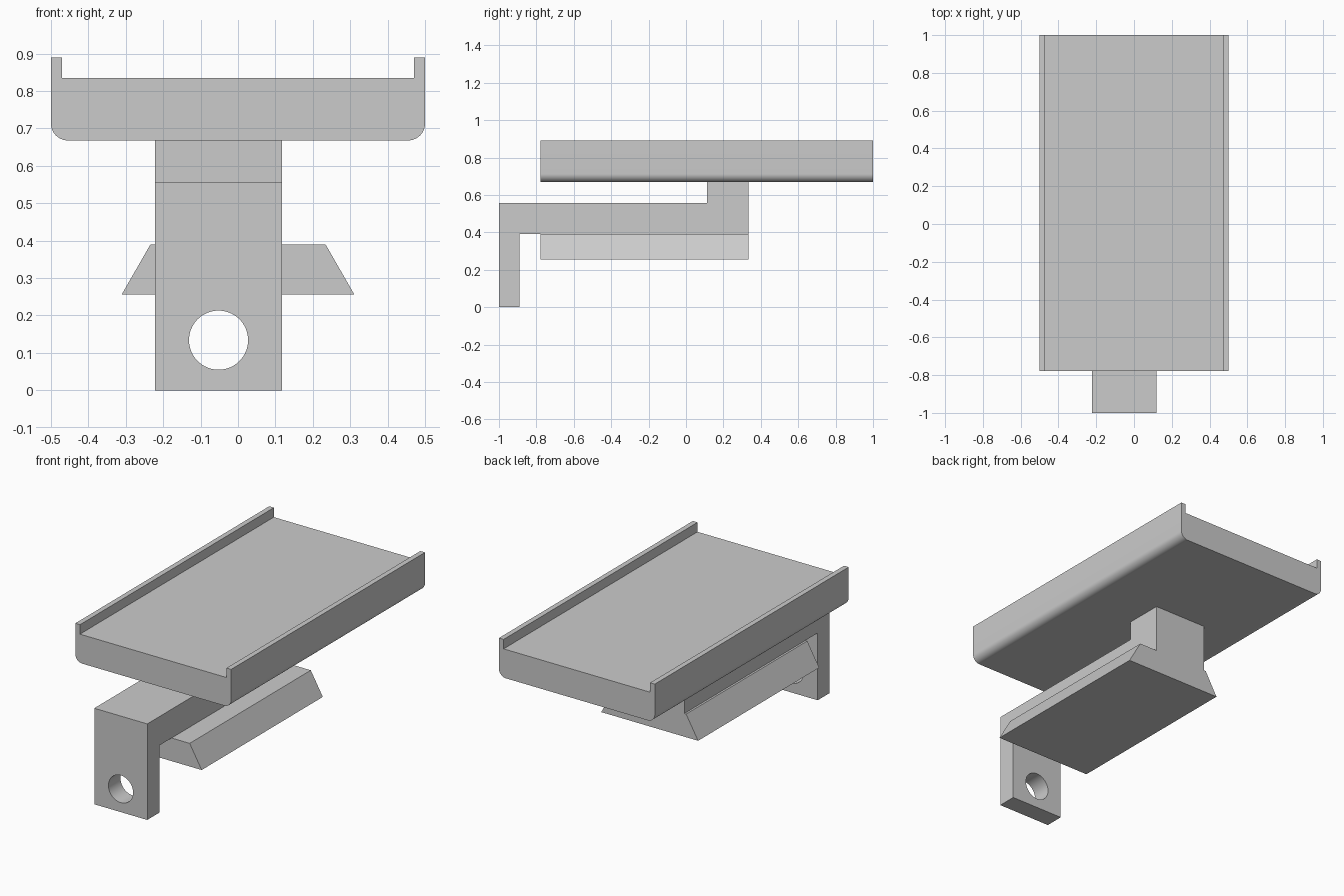
import bpy
import bmesh
import math
from mathutils import Vector

cube = bpy.data.objects.get("Cube")
if cube:
    bpy.data.objects.remove(cube, do_unlink=True)

# Single plain grey
grey = bpy.data.materials.new("light grey")
grey.use_nodes = True
colour = (0.6, 0.6, 0.6, 1)
grey.diffuse_color = colour
grey.node_tree.nodes["Principled BSDF"].inputs["Base Color"].default_value = colour


def extrude_profile(name, points, axis, start, end):
    """Sweep a closed (horizontal, z) profile along the x or y axis."""
    bm = bmesh.new()
    place = (lambda h, z: (start, h, z)) if axis == "x" else (lambda h, z: (h, start, z))
    face = bm.faces.new([bm.verts.new(place(h, z)) for h, z in points])
    side = Vector((end - start, 0, 0) if axis == "x" else (0, end - start, 0))
    swept = bmesh.ops.extrude_face_region(bm, geom=[face])["geom"]
    bmesh.ops.translate(bm, vec=side, verts=[v for v in swept if isinstance(v, bmesh.types.BMVert)])
    bmesh.ops.recalc_face_normals(bm, faces=bm.faces)
    mesh = bpy.data.meshes.new(name)
    bm.to_mesh(mesh)
    bm.free()
    mesh.materials.append(grey)
    obj = bpy.data.objects.new(name, mesh)
    bpy.context.collection.objects.link(obj)
    return obj


def select_only(obj):
    bpy.ops.object.select_all(action="DESELECT")
    obj.select_set(True)
    bpy.context.view_layer.objects.active = obj


# Tray with rounded lower edges and a raised lip along each side
radius, half, bottom, floor, rim, lip = 0.045, 0.5, 0.668, 0.835, 0.89, 0.03
right_half = []
for i in range(13):
    a = -math.pi / 2 + i / 12 * math.pi / 2
    right_half.append((half - radius + radius * math.cos(a), bottom + radius + radius * math.sin(a)))
right_half += [(half, rim), (half - lip, rim), (half - lip, floor)]
profile = right_half + [(-x, z) for x, z in reversed(right_half)]
tray = extrude_profile("tray", profile, "y", -0.777, 1.0)

# Stepped arm: front leg, horizontal beam and rear post
arm = extrude_profile("support_arm", [
    (-1, 0), (-0.89, 0), (-0.89, 0.39), (0.333, 0.39), (0.333, 0.668),
    (0.111, 0.668), (0.111, 0.557), (-1, 0.557)], "x", -0.222, 0.118)

# Round hole through the front leg
bpy.ops.mesh.primitive_cylinder_add(vertices=64, radius=0.079, depth=0.4,
                                    location=(-0.052, -0.945, 0.134),
                                    rotation=(math.pi / 2, 0, 0))
cutter = bpy.context.object
cutter.name = "hole_cutter"
cutter.hide_render = True
cutter.data.materials.append(grey)
cut = arm.modifiers.new("hole", "BOOLEAN")
cut.operation = "DIFFERENCE"
cut.solver = "EXACT"
cut.object = cutter
select_only(arm)
bpy.ops.object.modifier_apply(modifier=cut.name)
bpy.data.objects.remove(cutter, do_unlink=True)

# Dovetail rail under the beam
rail = extrude_profile("dovetail_rail", [
    (-0.311, 0.256), (0.311, 0.256), (0.234, 0.39), (-0.234, 0.39)], "y", -0.777, 0.333)

for part in (tray, arm, rail):
    select_only(part)
    bpy.ops.object.shade_smooth_by_angle(angle=math.radians(30))
